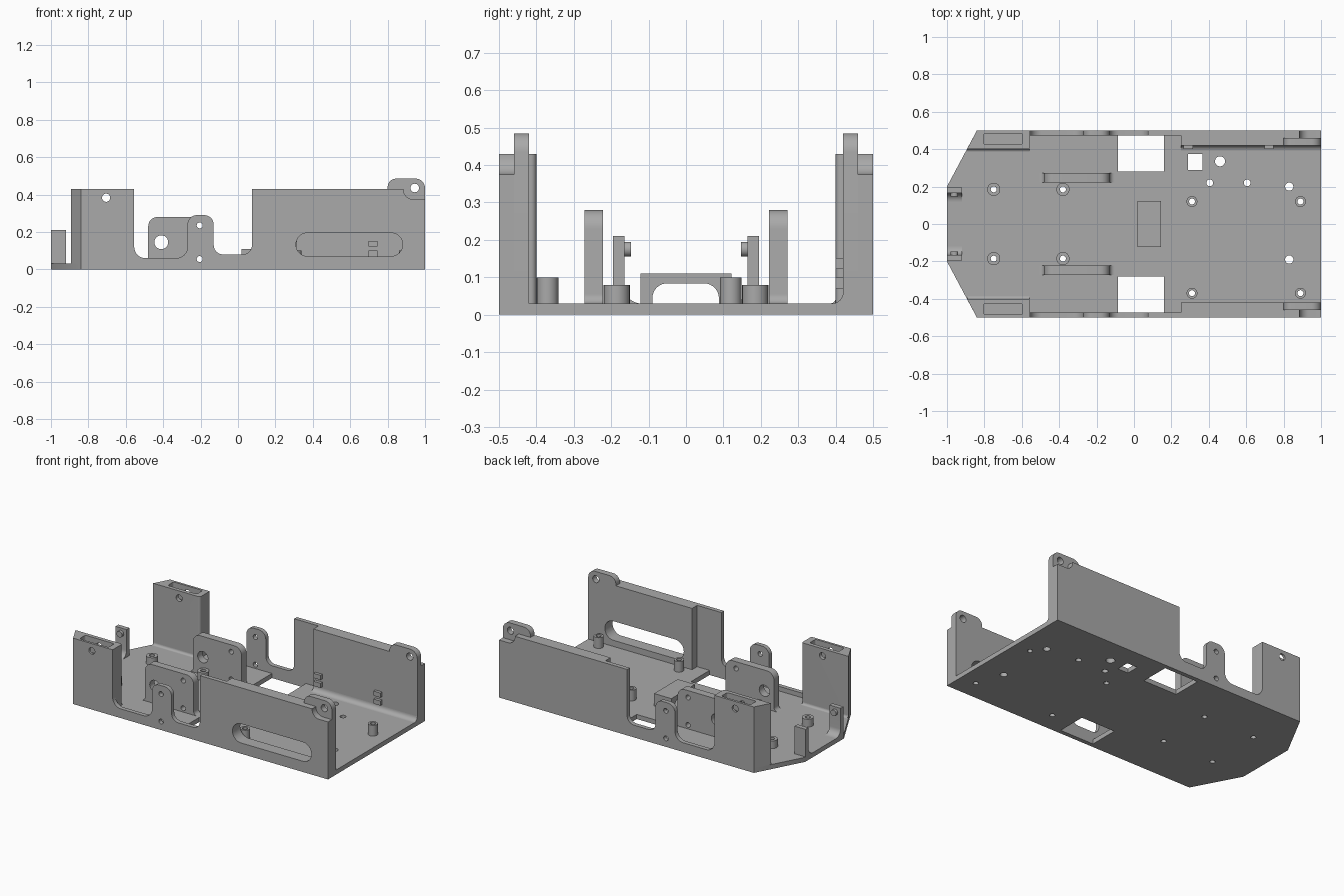
import bpy, bmesh
from math import pi, cos, sin, tan
from mathutils import Vector

cube = bpy.data.objects.get("Cube")
if cube:
    bpy.data.objects.remove(cube, do_unlink=True)

grey = bpy.data.materials.new("plain_grey")
grey.use_nodes = True
colour = (0.4, 0.4, 0.4, 1)
grey.diffuse_color = colour
grey.node_tree.nodes["Principled BSDF"].inputs["Base Color"].default_value = colour

AXES = {"x": lambda u, w, d: (d, u, w),
        "y": lambda u, w, d: (u, d, w),
        "z": lambda u, w, d: (u, w, d)}
FLOOR = 0.03


def rounded(points, steps=8):
    """Outline from (u, w, radius) corners; radius 0 or missing stays sharp."""
    out = []
    for i, p in enumerate(points):
        r = p[2] if len(p) > 2 else 0
        c = Vector(p[:2])
        if not r:
            out.append(c)
            continue
        a = (Vector(points[i - 1][:2]) - c).normalized()
        b = (Vector(points[(i + 1) % len(points)][:2]) - c).normalized()
        angle = a.angle(b)
        centre = c + (a + b).normalized() * r / sin(angle / 2)
        start = c + a * r / tan(angle / 2) - centre
        end = c + b * r / tan(angle / 2) - centre
        sweep = start.angle(end)
        for k in range(steps + 1):
            t = k / steps
            out.append(centre + (start * sin((1 - t) * sweep)
                                 + end * sin(t * sweep)) / sin(sweep))
    return out


def rect(u0, w0, u1, w1, r=0):
    return rounded([(u0, w0, r), (u1, w0, r), (u1, w1, r), (u0, w1, r)])


def circle(u, w, r, n=24):
    return [Vector((u + r * cos(2 * pi * k / n), w + r * sin(2 * pi * k / n)))
            for k in range(n)]


def prism(name, outline, axis, d0, d1):
    """Extrude an outline along an axis."""
    bm = bmesh.new()
    ends = [[bm.verts.new(AXES[axis](p[0], p[1], d)) for p in outline]
            for d in (d0, d1)]
    bm.faces.new(ends[0])
    bm.faces.new(ends[1])
    n = len(outline)
    for i in range(n):
        j = (i + 1) % n
        bm.faces.new((ends[0][i], ends[0][j], ends[1][j], ends[1][i]))
    bmesh.ops.recalc_face_normals(bm, faces=bm.faces)
    mesh = bpy.data.meshes.new(name)
    bm.to_mesh(mesh)
    bm.free()
    mesh.materials.append(grey)
    obj = bpy.data.objects.new(name, mesh)
    bpy.context.collection.objects.link(obj)
    return obj


def cut(obj, axis, outlines, d0=-1, d1=1):
    """Cut outlines out of an object and drop the cutters."""
    cutters = [prism("cutter", o, axis, d0, d1) for o in outlines]
    for c in cutters:
        mod = obj.modifiers.new("cut", "BOOLEAN")
        mod.operation = "DIFFERENCE"
        mod.solver = "EXACT"
        mod.object = c
    bpy.context.view_layer.update()
    graph = bpy.context.evaluated_depsgraph_get()
    mesh = bpy.data.meshes.new_from_object(obj.evaluated_get(graph))
    obj.modifiers.clear()
    obj.data = mesh
    for c in cutters:
        bpy.data.objects.remove(c, do_unlink=True)


def fillet(name, y, side, r, x0, x1):
    """Concave strip between the floor and an inner wall face."""
    out = rounded([(y * side, FLOOR + 2 * r), (y * side, FLOOR, r),
                   ((y - 2 * r) * side, FLOOR)])[1:-1]
    prism(name, out + [Vector((y * side, FLOOR))], "x", x0, x1)


# Floor plate with tapered end, wheel openings and drilled holes
floor = prism("floor_plate", [(-1, -0.2), (-0.84, -0.5), (1, -0.5),
                              (1, 0.5), (-0.84, 0.5), (-1, 0.2)], "z", 0, FLOOR)
short_posts = [(x, y) for x in (-0.75, -0.38) for y in (-0.185, 0.185)]
tall_posts = [(x, y) for x in (0.31, 0.89) for y in (-0.37, 0.12)]
holes = [circle(x, y, 0.016) for x, y in short_posts + tall_posts]
holes += [circle(0.83, 0.2, 0.022), circle(0.83, -0.19, 0.022),
          circle(0.46, 0.335, 0.027), circle(0.405, 0.22, 0.018),
          circle(0.605, 0.22, 0.018)]
holes += [rect(0.29, 0.29, 0.365, 0.375), rect(-0.085, 0.28, 0.16, 0.472),
          rect(-0.085, -0.472, 0.16, -0.28)]
cut(floor, "z", holes)

# Hollow standoffs
for posts, radius, top in ((short_posts, 0.035, 0.08), (tall_posts, 0.029, 0.1)):
    for x, y in posts:
        post = prism("standoff", circle(x, y, radius), "z", FLOOR, top)
        cut(post, "z", [circle(x, y, 0.016)])

small_holes = [circle(-0.205, z, 0.016) for z in (0.055, 0.235)]
slot = rect(0.31, 0.07, 0.88, 0.195, 0.062)

for side, label in ((1, "left"), (-1, "right")):
    # Thin wall with the rounded ear
    thin = rounded([(-0.555, 0.5), (-0.555, 0.06, 0.06), (-0.27, 0.06, 0.06),
                    (-0.27, 0.29, 0.05), (-0.13, 0.29, 0.05), (-0.13, 0.08, 0.05),
                    (0.075, 0.08, 0.05), (0.075, 0.43), (0.25, 0.43),
                    (0.25, FLOOR), (-0.555, FLOOR)])[1:]
    wall = prism(label + "_thin_wall", thin, "y", 0.472 * side, 0.5 * side)
    cut(wall, "y", small_holes)

    # Thick wall: inner layer carries the hinge lug, outer layer is notched
    inner = prism(label + "_hinge_wall",
                  rounded([(0.25, FLOOR), (0.25, 0.43), (0.8, 0.43),
                           (0.8, 0.485, 0.045), (1, 0.485, 0.05), (1, FLOOR)]),
                  "y", 0.42 * side, 0.46 * side)
    outer = prism(label + "_outer_wall",
                  rounded([(0.25, FLOOR), (0.25, 0.43), (0.885, 0.43),
                           (0.885, 0.375, 0.05), (1, 0.375), (1, FLOOR)]),
                  "y", 0.46 * side, 0.5 * side)
    cut(inner, "y", [circle(0.945, 0.435, 0.023)] + ([slot] if side < 0 else []))
    if side < 0:
        cut(outer, "y", [slot])

    # Corner tower with top pocket and cross hole
    tower = prism(label + "_corner_tower",
                  rounded([(-0.84, 0.5 * side), (-0.893, 0.4 * side),
                           (-0.555, 0.4 * side, 0.015), (-0.555, 0.5 * side)]),
                  "z", FLOOR, 0.43)
    cut(tower, "z", [rect(-0.805, 0.425 * side, -0.595, 0.485 * side, 0.012)], 0.33, 1)
    cut(tower, "y", [circle(-0.705, 0.383, 0.022)])
    fillet(label + "_tower_fillet", 0.4, side, 0.015, -0.89, -0.56)

    # Upright motor bracket with flared feet
    bracket = prism(label + "_motor_bracket",
                    rounded([(-0.6, FLOOR), (-0.48, FLOOR, 0.025), (-0.48, 0.28, 0.05),
                             (-0.13, 0.28, 0.05), (-0.13, FLOOR, 0.025),
                             (0, FLOOR)])[1:-1],
                    "y", 0.222 * side, 0.272 * side)
    cut(bracket, "y", small_holes + [circle(-0.41, 0.145, 0.037)])

    # End clip with a pin facing inwards
    prism(label + "_end_clip",
          rounded([(0.195 * side, FLOOR), (0.195 * side, 0.21), (0.165 * side, 0.21),
                   (0.165 * side, FLOOR, 0.045), (0, FLOOR)])[:-1],
          "x", -1, -0.92)
    prism(label + "_clip_pin", circle(-0.96, 0.175, 0.02), "y",
          0.17 * side, 0.147 * side)

# Floor fillet and small tabs on the left wall
fillet("left_wall_fillet", 0.42, 1, 0.03, 0.25, 1)
for x in (0.29, 0.722):
    for z in (0.07, 0.122):
        prism("wall_tab", rect(x - 0.025, z, x + 0.025, z + 0.03), "y", 0.4, 0.425)

# Strap bridge in the middle of the floor
bridge = prism("strap_bridge", rect(-0.122, FLOOR, 0.122, 0.11), "x", 0.02, 0.145)
cut(bridge, "x", [rect(-0.09, -0.05, 0.088, 0.084, 0.04)])

# Smooth the round surfaces, keep the edges sharp
for obj in bpy.context.scene.objects:
    if obj.type == "MESH":
        bpy.ops.object.select_all(action="DESELECT")
        obj.select_set(True)
        bpy.context.view_layer.objects.active = obj
        bpy.ops.object.shade_smooth_by_angle(angle=pi / 6)
